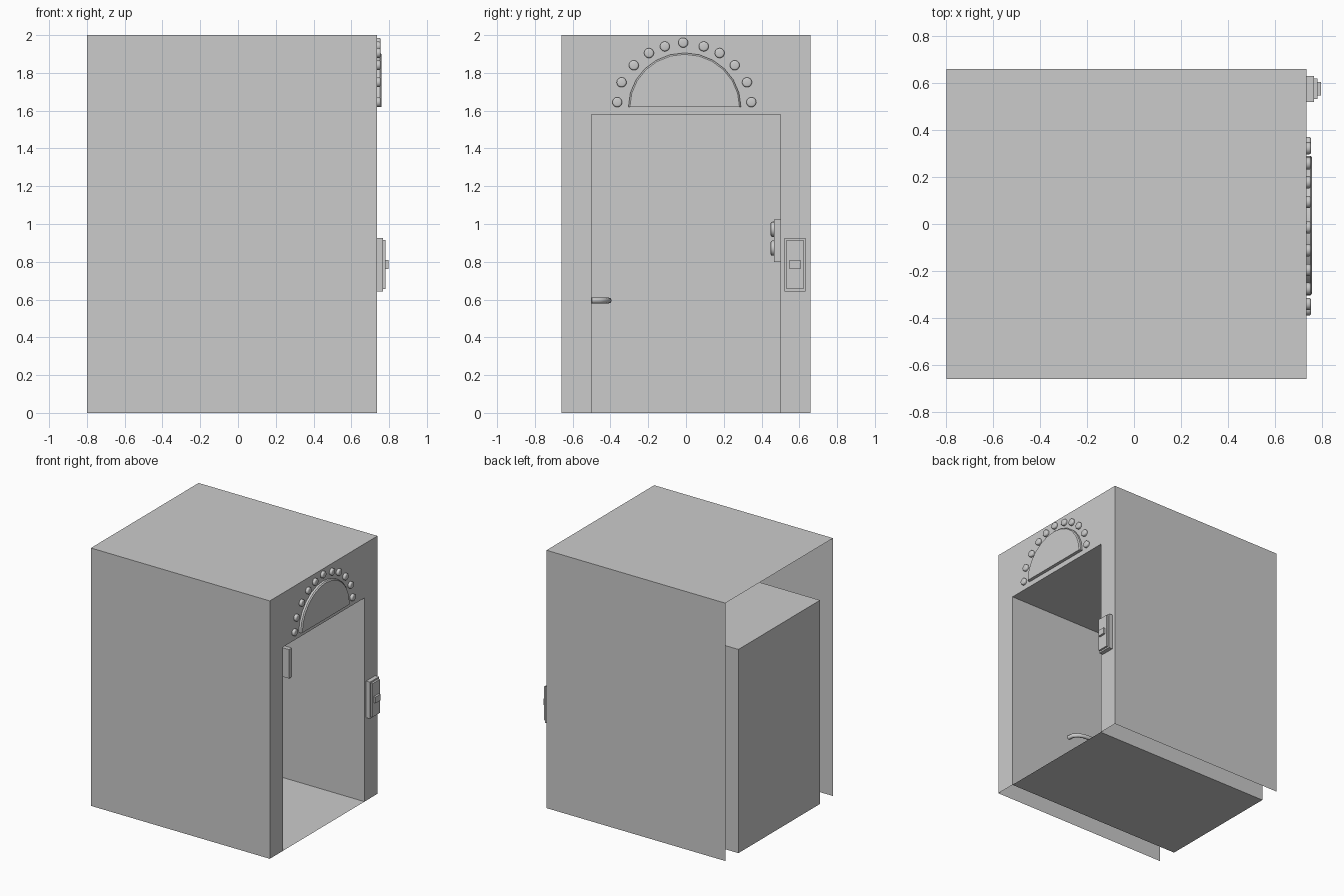
import bpy, bmesh, math
from mathutils import Matrix, Vector

if "Cube" in bpy.data.objects:
    bpy.data.objects.remove(bpy.data.objects["Cube"])

XB, XF = -0.80, 0.735      # back and front planes
W, H = 0.66, 2.0           # outer half width and height
DW, DH = 0.50, 1.58        # doorway half width and height


def finish(name, bm, smooth=False):
    mesh = bpy.data.meshes.new(name)
    bm.to_mesh(mesh)
    bm.free()
    ob = bpy.data.objects.new(name, mesh)
    bpy.context.collection.objects.link(ob)
    if smooth:
        bpy.context.view_layer.objects.active = ob
        ob.select_set(True)
        bpy.ops.object.shade_smooth_by_angle(angle=math.radians(35))
        ob.select_set(False)
    return ob


def quads(name, faces):
    bm = bmesh.new()
    for f in faces:
        bm.faces.new([bm.verts.new(p) for p in f])
    bmesh.ops.remove_doubles(bm, verts=bm.verts, dist=1e-4)
    return finish(name, bm)


def box(name, x, y, z):
    bm = bmesh.new()
    bmesh.ops.create_cube(bm, size=1)
    for v in bm.verts:
        v.co = Vector([(r[0] + r[1]) / 2 + c * (r[1] - r[0])
                       for c, r in zip(v.co, (x, y, z))])
    return finish(name, bm)


def button(name, base, axis, radius, depth, bevel, segments):
    # round button standing on a surface, with a rounded outer rim
    bm = bmesh.new()
    bmesh.ops.create_cone(bm, cap_ends=True, segments=20, radius1=radius,
                          radius2=radius, depth=depth)
    rim = [e for e in bm.edges if all(v.co.z > 0 for v in e.verts)]
    bmesh.ops.bevel(bm, geom=rim, offset=bevel, segments=segments,
                    profile=0.5, affect='EDGES')
    rot = Vector((0, 0, 1)).rotation_difference(axis).to_matrix().to_4x4()
    bm.transform(Matrix.Translation(Vector(base) + axis * depth / 2) @ rot)
    return finish(name, bm, True)


# Outer shell: roof, two side walls, front wall round the doorway (open back and base)
def side(y):
    f = [(XB, y, 0), (XF, y, 0), (XF, y, H), (XB, y, H)]
    return f if y < 0 else f[::-1]


def front(y0, y1, z0, z1):
    return [(XF, y0, z0), (XF, y1, z0), (XF, y1, z1), (XF, y0, z1)]


quads("outer_shell", [
    side(-W), side(W),
    [(XB, -W, H), (XF, -W, H), (XF, W, H), (XB, W, H)],
    front(-W, -DW, 0, DH), front(DW, W, 0, DH),
    front(-W, -DW, DH, H), front(-DW, DW, DH, H), front(DW, W, DH, H)])

# Inner cabin: floor, ceiling, side walls and back
quads("cabin", [
    [(XB, -DW, 0), (XF, -DW, 0), (XF, DW, 0), (XB, DW, 0)],
    [(XB, DW, DH), (XF, DW, DH), (XF, -DW, DH), (XB, -DW, DH)],
    [(XF, -DW, 0), (XB, -DW, 0), (XB, -DW, DH), (XF, -DW, DH)],
    [(XB, DW, 0), (XF, DW, 0), (XF, DW, DH), (XB, DW, DH)],
    [(XB, -DW, 0), (XB, DW, 0), (XB, DW, DH), (XB, -DW, DH)]])

# Half-round floor indicator above the doorway
bm = bmesh.new()
rings = []
for x, r in ((XF, 0.298), (0.752, 0.298), (0.76, 0.290)):
    rings.append([bm.verts.new((x, -0.007 + r * math.cos(math.pi * i / 12),
                                1.62 + r * 0.96 * math.sin(math.pi * i / 12)))
                  for i in range(13)])
for a, b in zip(rings, rings[1:]):
    for i in range(13):
        j = (i + 1) % 13
        bm.faces.new((a[i], a[j], b[j], b[i]))
bm.faces.new(rings[-1])
bm.faces.new(rings[0][::-1])
bmesh.ops.recalc_face_normals(bm, faces=bm.faces)
finish("floor_indicator", bm, True)

# Lamps in an arc round the indicator
offsets = [(0.355, 1.645), (0.332, 1.75), (0.267, 1.84), (0.187, 1.905), (0.103, 1.94)]
lamps = [(s * y - 0.009, z) for y, z in offsets for s in (-1, 1)] + [(-0.015, 1.96)]
for y, z in lamps:
    button("indicator_lamp", (XF, y, z), Vector((1, 0, 0)), 0.026, 0.02, 0.009, 3)

# Call panel beside the doorway
box("call_panel_base", (XF, 0.767), (0.521, 0.632), (0.643, 0.927))
box("call_panel_plate", (0.767, 0.782), (0.532, 0.621), (0.655, 0.915))
box("call_button", (0.782, 0.798), (0.547, 0.606), (0.762, 0.81))

# Control panel on the inside wall
box("control_panel", (-0.11, 0.11), (0.467, DW), (0.80, 1.025))
for z in (0.972, 0.872):
    button("control_button", (0, 0.467, z), Vector((0, -1, 0)), 0.04, 0.02, 0.01, 2)

# Handrail on the opposite wall, curving into the wall at both ends
half = [(0.23, -0.50), (0.225, -0.46), (0.20, -0.43), (0.16, -0.414), (0.11, -0.41)]
path = half + [(-x, y) for x, y in reversed(half)]
curve = bpy.data.curves.new("handrail_path", 'CURVE')
curve.dimensions = '3D'
curve.bevel_depth = 0.016
curve.bevel_resolution = 2
curve.use_fill_caps = True
sp = curve.splines.new('POLY')
sp.points.add(len(path) - 1)
for p, (x, y) in zip(sp.points, path):
    p.co = (x - 0.03, y, 0.595, 1)
rail = bpy.data.objects.new("handrail", curve)
bpy.context.collection.objects.link(rail)
